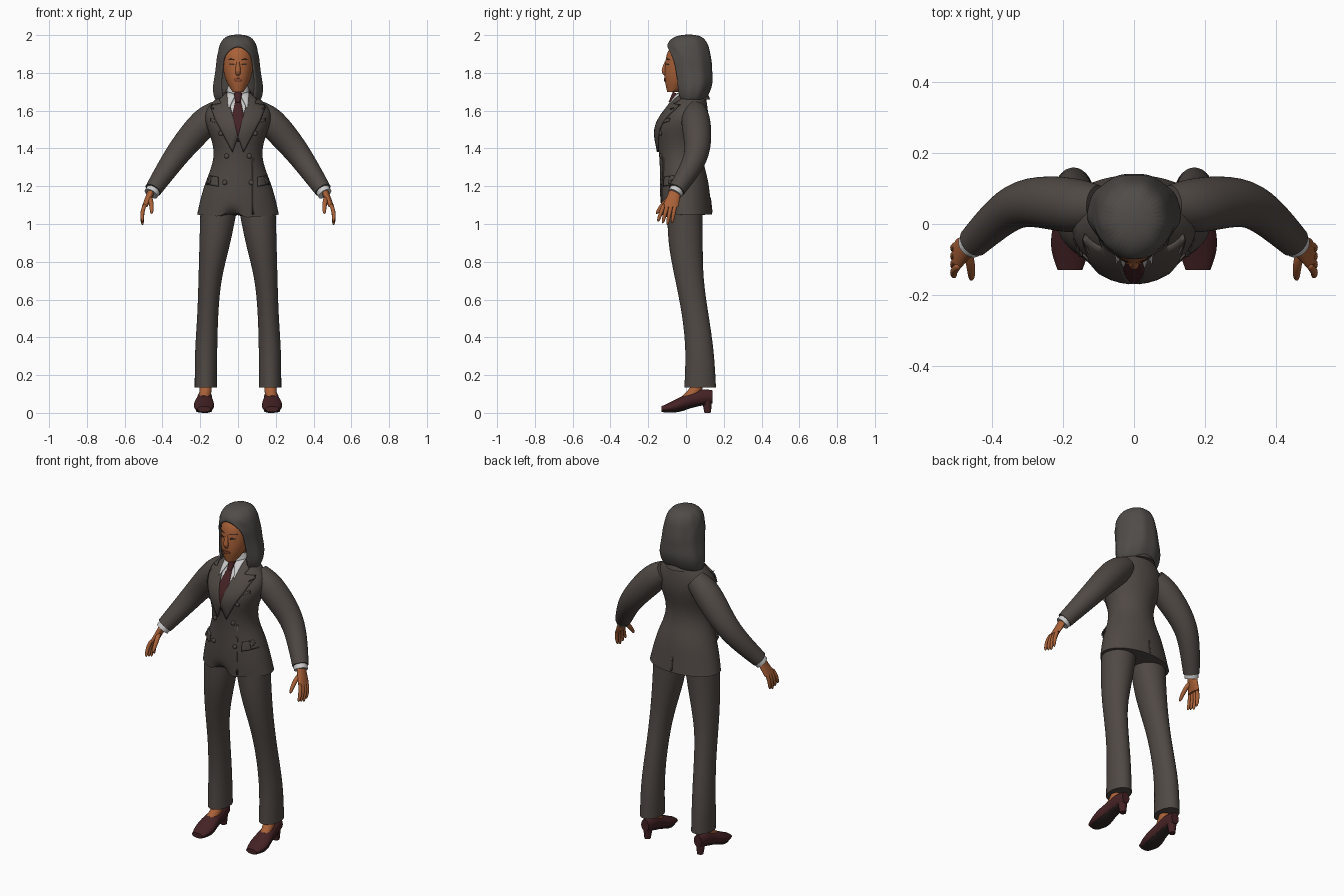
import bpy, bmesh, math
from mathutils import Vector
from mathutils.bvhtree import BVHTree

cube = bpy.data.objects.get("Cube")
if cube:
    bpy.data.objects.remove(cube)


def material(name, *rgb):
    m = bpy.data.materials.new(name)
    m.use_nodes = True
    m.diffuse_color = (*rgb, 1)
    for node in m.node_tree.nodes:
        if node.type == 'BSDF_PRINCIPLED':
            node.inputs["Base Color"].default_value = (*rgb, 1)
            node.inputs["Roughness"].default_value = .8
    return m


SUIT = material("charcoal suit", .08, .066, .058)
HAIR = material("dark grey hair", .08, .073, .066)
SKIN = material("brown skin", .4, .12, .04)
LIPS = material("dark lips", .27, .07, .03)
EYES = material("eye brown", .06, .03, .02)
SHIRT = material("white shirt", .6, .6, .6)
MAROON = material("maroon", .06, .016, .018)
SOLE = material("dark sole", .03, .02, .02)


def finish(name, bm, mat, mirror=False, levels=0, solid=0):
    """Turn a bmesh into a smooth object with the usual modifiers."""
    me = bpy.data.meshes.new(name)
    bm.to_mesh(me)
    bm.free()
    me.materials.append(mat)
    ob = bpy.data.objects.new(name, me)
    bpy.context.collection.objects.link(ob)
    bpy.ops.object.select_all(action='DESELECT')
    bpy.context.view_layer.objects.active = ob
    ob.select_set(True)
    bpy.ops.object.shade_smooth_by_angle(angle=math.radians(55))
    if solid:
        ob.modifiers.new("thickness", 'SOLIDIFY').thickness = solid
    if levels:
        mod = ob.modifiers.new("smooth", 'SUBSURF')
        mod.levels = mod.render_levels = levels
    if mirror:
        ob.modifiers.new("mirror", 'MIRROR')
    return ob


def skin(name, rings, mat, sides, mirror, crisp=True, solid=0, wave=0):
    """Bridge rings given as (centre, half width vector, half depth vector, front gap)."""
    bm = bmesh.new()
    crease = bm.edges.layers.float.new("crease_edge")
    rows = []
    for centre, u, v, gap in rings:
        row = []
        for k in range(sides + 1):
            a = gap + (math.tau - 2 * gap) * k / sides
            spoke = u * math.sin(a) - v * math.cos(a)
            row.append(bm.verts.new(centre + spoke * (1 + wave * math.cos(9 * a))))
        rows.append(row)
    for a, b in zip(rows, rows[1:]):
        for k in range(sides):
            bm.faces.new((a[k], a[k + 1], b[k + 1], b[k]))
    for row, ring in ((rows[0], rings[0]), (rows[-1], rings[-1])):
        if not ring[-1]:
            for edge in bm.faces.new(row[:-1]).edges:
                edge[crease] = crisp
    bmesh.ops.remove_doubles(bm, verts=bm.verts, dist=.0001)
    bmesh.ops.recalc_face_normals(bm, faces=bm.faces)
    return finish(name, bm, mat, mirror, 2, solid)


def stack(name, mat, start, end, widths, low, high, xs=None, gaps=None,
          along_y=False, sides=20, **options):
    """Evenly spaced level rings along z (low = front y) or along y (low = bottom z)."""
    rings = []
    for i, w in enumerate(widths):
        pos = start + (end - start) * i / (len(widths) - 1)
        mid, half = (low[i] + high[i]) / 2, (high[i] - low[i]) / 2
        x = xs[i] if xs else 0
        centre = Vector((x, pos, mid) if along_y else (x, mid, pos))
        depth = Vector((0, 0, half) if along_y else (0, half, 0))
        rings.append((centre, Vector((w, 0, 0)), depth, gaps[i] if gaps else 0))
    return skin(name, rings, mat, sides, bool(xs), **options)


def tube(name, mat, points, radii, mirror=False, sides=12, **options):
    """Round rings turned square to a path."""
    points = [Vector(p) for p in points]
    rings = []
    for i, r in enumerate(radii):
        t = (points[min(i + 1, len(points) - 1)] - points[max(i - 1, 0)]).normalized()
        v = Vector((0, 1, 0))
        v = (v - t * v.dot(t)).normalized()
        rings.append((points[i], v.cross(t) * r, v * r, 0))
    return skin(name, rings, mat, sides, mirror, **options)


def surface(ob):
    bpy.context.view_layer.update()
    return BVHTree.FromObject(ob, bpy.context.evaluated_depsgraph_get())


def project(tree, x, z, lift, side=1):
    hit = tree.ray_cast(Vector((x, -side, z)), Vector((0, side, 0)))[0]
    if hit is None:
        hit = tree.find_nearest(Vector((x, -side * .1, z)))[0]
    return hit - Vector((0, side * lift, 0))


def plate(name, mat, tree, outline, lift=.004, mirror=False, side=1, thick=.006):
    """Lay a thin x-z outline on a surface."""
    bm = bmesh.new()
    face = bm.faces.new([bm.verts.new((x, 0, z)) for x, z in outline])
    face.normal_update()
    if face.normal.y * side > 0:
        face.normal_flip()
    bmesh.ops.triangulate(bm, faces=bm.faces)
    bmesh.ops.subdivide_edges(bm, edges=bm.edges, cuts=5, use_grid_fill=True)
    for v in bm.verts:
        v.co = project(tree, v.co.x, v.co.z, lift, side)
    return finish(name, bm, mat, mirror, 0, thick)


def oval(x, z, w, h, n=14):
    turns = [math.tau * k / n for k in range(n)]
    return [(x + w * math.cos(a), z + h * math.sin(a)) for a in turns]


def slab(x, z, w, h, rise=0):
    return [(x - w, z - h - rise), (x + w, z - h + rise), (x + w, z + h + rise), (x - w, z + h - rise)]


# Jacket body, dipping at the front of the hem
jacket = stack("jacket_body", SUIT, 1.05, 1.7, [.22, .2, .17, .13, .13, .17, .19, .07],
               [-.13, -.14, -.14, -.14, -.15, -.17, -.11, -.03],
               [.14, .13, .12, .09, .09, .12, .12, .1])
for v in jacket.data.vertices:
    if v.co.z < 1.1 and v.co.y < 0:
        v.co.z -= .02 * (1 - abs(v.co.x) / .22)
body = surface(jacket)

# Sleeves, shirt cuffs and trousers
tube("sleeves", SUIT, [(.1, .05, 1.6), (.17, .05, 1.55), (.3, .07, 1.4), (.37, .03, 1.3),
                       (.45, -.05, 1.18)], [.06, .085, .07, .06, .046], True, 16)
tube("shirt_cuffs", SHIRT, [(.43, -.03, 1.21), (.46, -.06, 1.16)], [.04, .04], True)
stack("trouser_legs", SUIT, .135, 1.1, [.06, .06, .055, .06, .085, .1],
      [-.01, 0, -.02, -.06, -.1, -.1], [.16, .15, .12, .09, .09, .09],
      xs=[.17, .17, .16, .15, .12, .1])

# Hands
stack("palms", SKIN, 1.2, 1.09, [.02, .02, .015], [-.08, -.1, -.13], [-.02, -.03, -.04],
      xs=[.45, .47, .495])
for i, name in enumerate(("index", "middle", "ring", "little")):
    y, spread = -.115 + .02 * i, -.15 + .025 * i
    tip = .99 + .01 * abs(i - 2)
    tube(name + "_fingers", SKIN, [(.49, y, 1.11), (.51, (y + spread) / 2, 1.06), (.505, spread, tip)],
         [.012, .012, .009], True, 8, crisp=False)
tube("thumbs", SKIN, [(.47, -.07, 1.15), (.457, -.12, 1.11), (.457, -.16, 1.05)],
     [.015, .014, .01], True, 8, crisp=False)

# Feet and heeled shoes
tube("feet", SKIN, [(.17, .07, .2), (.17, .06, .12), (.18, 0, .07)], [.03, .035, .03], True)
shoe_x = [.175, .175, .177, .18, .18, .18]
shoe_widths = [.025, .04, .04, .054, .056, .035]
shoe_bottoms = [.05, .04, .03, .01, 0, .005]
stack("shoes", MAROON, .14, -.13, shoe_widths, shoe_bottoms, [.12, .13, .11, .09, .06, .035],
      xs=shoe_x, along_y=True)
stack("shoe_soles", SOLE, .12, -.12, [.8 * w for w in shoe_widths], [max(b - .004, 0) for b in shoe_bottoms],
      [b + .01 for b in shoe_bottoms], xs=shoe_x, along_y=True)
tube("shoe_heels", MAROON, [(.175, .115, 0), (.175, .11, .08)], [.018, .03], True)

# Neck, head and nose
tube("neck", SKIN, [(0, .02, 1.64), (0, .01, 1.8)], [.05, .05], sides=16)
head = stack("head", SKIN, 1.7, 1.98, [.03, .066, .08, .085, .08, .03],
             [-.1, -.115, -.115, -.11, -.1, -.03], [-.04, .05, .08, .1, .1, .04])
tube("nose", SKIN, [(0, -.105, 1.86), (0, -.12, 1.805), (0, -.105, 1.79)], [.007, .018, .01])
face = surface(head)
plate("eyes", EYES, face, oval(.034, 1.846, .015, .005), .002, True, thick=.003)
plate("eyebrows", EYES, face, oval(.036, 1.872, .02, .003), .002, True, thick=.003)
plate("lips", LIPS, face, oval(0, 1.763, .025, .009), .004)

# Bobbed hair, open around the face, with a filled underside
stack("hair", HAIR, 1.65, 2.005, [.12, .135, .13, .12, .115, .11, .1, .06],
      [-.05, -.07, -.08, -.09, -.1, -.11, -.11, -.05], [.1, .13, .145, .14, .14, .13, .12, .08],
      gaps=[.8, .7, .8, .8, .8, .7, 0, 0], sides=40, crisp=False, solid=.014, wave=.014)
stack("hair_underside", HAIR, 1.67, 1.95, [.1, .11, .08], [.01, -.02, -.05], [.11, .12, .1])

# Shirt, tie and collars
tube("shirt_collar", SHIRT, [(0, .02, 1.66), (0, .02, 1.73)], [.07, .056], sides=16)
tube("jacket_collar", SUIT, [(0, .04, 1.66), (0, .04, 1.72)], [.09, .065], sides=16)
plate("shirt_front", SHIRT, body, [(-.06, 1.7), (.06, 1.7), (.03, 1.5), (-.03, 1.5)])
plate("tie_blade", MAROON, body, [(-.01, 1.67), (.01, 1.67), (.035, 1.56), (0, 1.43), (-.035, 1.56)], .008)
tube("tie_knot", MAROON, [(0, -.05, 1.69), (0, -.08, 1.64)], [.023, .014])
plate("collar_points", SHIRT, body, [(.01, 1.69), (.06, 1.7), (.05, 1.61)], .014, True)

# Lapels, front edge, pockets, vent and buttons
plate("lapels", SUIT, body, [(.06, 1.7), (.1, 1.66), (.09, 1.64), (.15, 1.63), (.12, 1.55),
                             (.03, 1.38), (0, 1.46)], .013, True, thick=.009)
plate("front_edge", SUIT, body, slab(.08, 1.2, .004, .15))
plate("pocket_flaps", SUIT, body, slab(.14, 1.23, .032, .025, .006), .011, True, thick=.009)
plate("breast_welts", SUIT, body, slab(.115, 1.545, .03, .009, .008), .008, True)
plate("back_vent", SUIT, body, slab(0, 1.1, .004, .04), side=-1)
for x, z in ((.09, 1.48), (.06, 1.36), (.07, 1.22)):
    for s in (-1, 1):
        bpy.ops.mesh.primitive_uv_sphere_add(segments=16, ring_count=8, radius=.013,
                                             location=project(body, s * x, z, .004))
        button = bpy.context.object
        button.name = "button"
        button.scale.y = .6
        button.data.materials.append(SUIT)
        bpy.ops.object.shade_smooth_by_angle()
